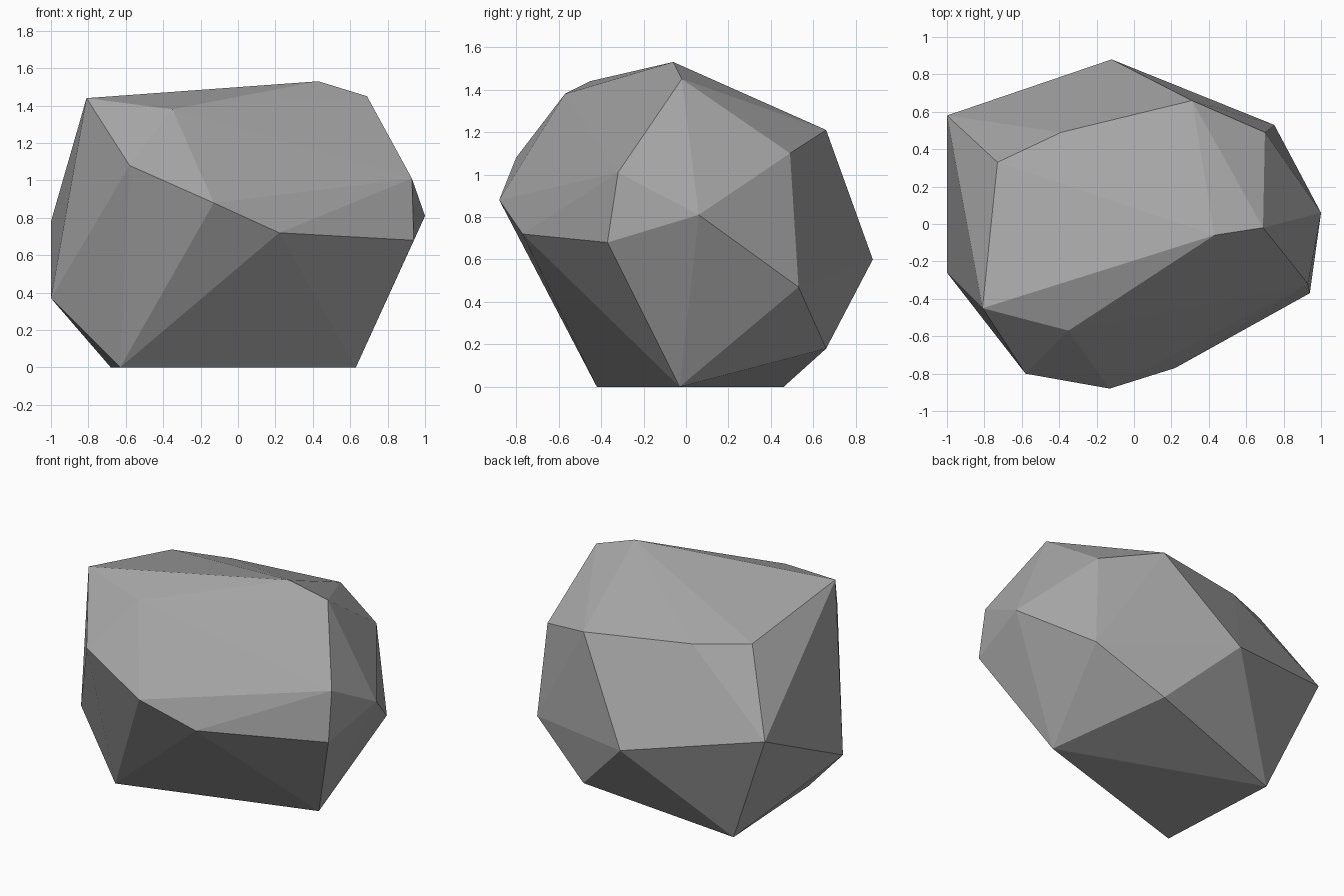
import bpy
import bmesh

default_cube = bpy.data.objects.get("Cube")
if default_cube:
    bpy.data.objects.remove(default_cube, do_unlink=True)


def make_material(name, color):
    material = bpy.data.materials.new(name)
    material.use_nodes = True
    material.diffuse_color = color
    material.node_tree.nodes["Principled BSDF"].inputs["Base Color"].default_value = color
    return material


def make_hull(name, corners, material):
    """Wrap a faceted convex skin around the given corner points."""
    shell = bmesh.new()
    for corner in corners:
        shell.verts.new(corner)
    result = bmesh.ops.convex_hull(shell, input=shell.verts)
    # Drop any point that fell inside the skin
    unused = {g for g in result["geom_interior"] if isinstance(g, bmesh.types.BMVert)}
    bmesh.ops.delete(shell, geom=list(unused), context="VERTS")
    bmesh.ops.recalc_face_normals(shell, faces=shell.faces)
    mesh = bpy.data.meshes.new(name)
    shell.to_mesh(mesh)
    shell.free()
    mesh.materials.append(material)
    mesh.shade_flat()
    rock = bpy.data.objects.new(name, mesh)
    bpy.context.collection.objects.link(rock)
    return rock


# Flat triangular foot of the boulder
foot = [(.63, -.03, 0), (-.63, -.42, 0), (-.68, .46, 0)]

# Sloping crown
crown = [(-.81, -.45, 1.44), (-.35, -.57, 1.38), (.43, -.06, 1.53),
         (.69, -.02, 1.45), (-.73, .33, 1.28), (-.39, .49, 1.25)]

# Chipped front shoulder
front = [(-.58, -.8, 1.08), (-.13, -.88, .88), (.22, -.77, .72)]

# Ends of the boulder
ends = [(.93, -.32, 1.01), (1, .06, .81), (.94, -.37, .68),
        (-1, -.26, .37), (-1, .58, .78)]

# Broken back faces
back = [(-.12, .88, .6), (.31, .66, 1.21), (.7, .49, 1.1),
        (.75, .53, .47), (.31, .66, .18)]

stone_grey = make_material("stone grey", (.38, .38, .38, 1))
make_hull("boulder", foot + crown + front + ends + back, stone_grey)
